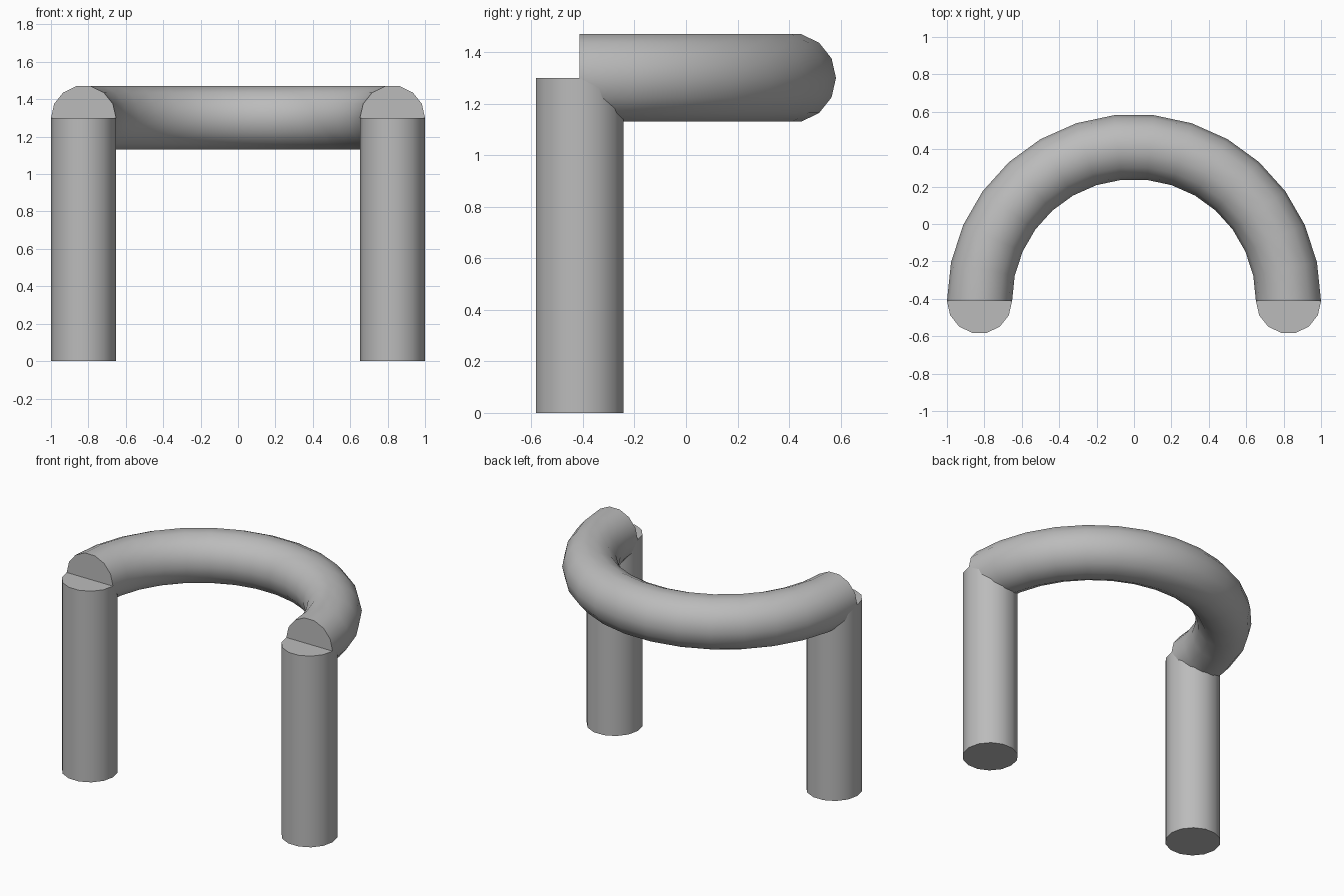
import bpy, bmesh, math
from mathutils import Vector

cube = bpy.data.objects.get("Cube")
if cube:
    bpy.data.objects.remove(cube, do_unlink=True)

R, r = 0.826, 0.174          # arch and tube radius
SIDES, STEPS = 14, 15
Y0, TOP = -0.4125, 1.3       # leg centre line and leg height

grey = bpy.data.materials.new("grey")
grey.use_nodes = True
colour = (0.5, 0.5, 0.5, 1)
grey.diffuse_color = colour
grey.node_tree.nodes["Principled BSDF"].inputs["Base Color"].default_value = colour


def tube(name, frames):
    """Sweep a round section along (centre, side, up) frames and cap both ends."""
    bm = bmesh.new()
    rings = []
    for centre, side, up in frames:
        angles = [math.tau * i / SIDES for i in range(SIDES)]
        rings.append([bm.verts.new(centre + r * (math.cos(a) * side + math.sin(a) * up))
                      for a in angles])
    for lower, upper in zip(rings, rings[1:]):
        for i in range(SIDES):
            j = (i + 1) % SIDES
            bm.faces.new((lower[i], lower[j], upper[j], upper[i]))
    bm.faces.new(rings[0])
    bm.faces.new(rings[-1])
    bmesh.ops.recalc_face_normals(bm, faces=bm.faces)
    mesh = bpy.data.meshes.new(name)
    bm.to_mesh(mesh)
    bm.free()
    mesh.materials.append(grey)
    obj = bpy.data.objects.new(name, mesh)
    bpy.context.collection.objects.link(obj)
    bpy.ops.object.select_all(action="DESELECT")
    obj.select_set(True)
    bpy.context.view_layer.objects.active = obj
    bpy.ops.object.shade_smooth_by_angle(angle=math.radians(40))


X, Y, Z = Vector((1, 0, 0)), Vector((0, 1, 0)), Vector((0, 0, 1))

# Upright legs
for name, s in (("left_leg", 1), ("right_leg", -1)):
    foot = Vector((s * R, Y0, 0))
    tube(name, [(foot, X, Y), (foot + Z * TOP, X, Y)])

# Horizontal half-ring joining the leg tops
frames = []
for k in range(STEPS + 1):
    a = math.pi * k / STEPS
    out = Vector((math.cos(a), math.sin(a), 0))
    frames.append((Vector((0, Y0, TOP)) + R * out, out, Z))
tube("curved_rail", frames)
